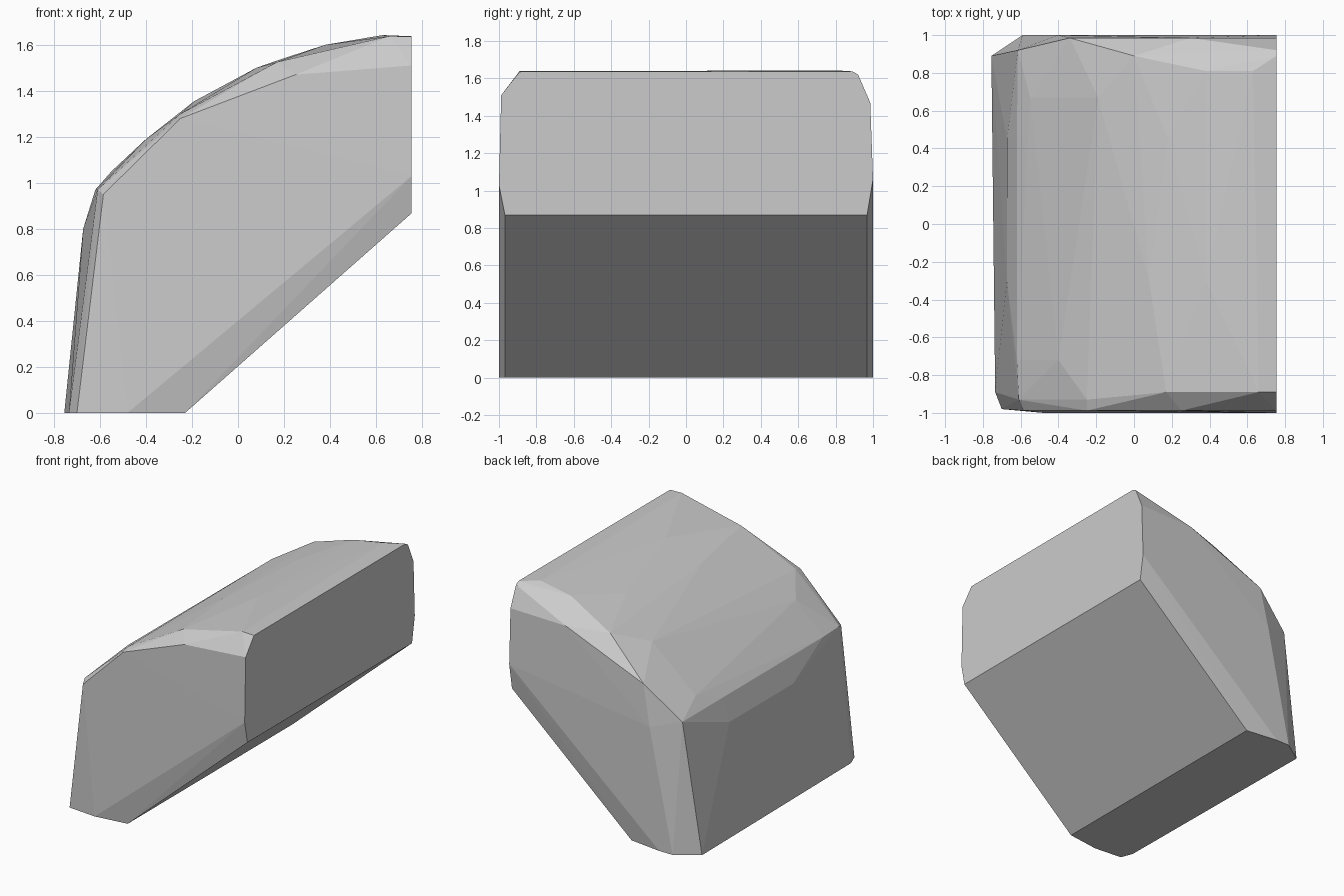
import bpy, bmesh

if "Cube" in bpy.data.objects:
    bpy.data.objects.remove(bpy.data.objects["Cube"])

# Faceted wedge block: a convex solid spanned by cross-section stations along y
grey = bpy.data.materials.new("plain_grey")
grey.diffuse_color = (0.6, 0.6, 0.6, 1)
grey.use_nodes = True
grey.node_tree.nodes["Principled BSDF"].inputs["Base Color"].default_value = grey.diffuse_color

bm = bmesh.new()


def station(y, points):
    """Add one row of profile points (x, z) at depth y."""
    for x, z in points:
        bm.verts.new((x, y, z))


# front side wall and its chamfer
station(-1.0, [(-0.48, 0), (0.755, 1.03)])
station(-0.988, [(-0.585, 0.95), (-0.25, 1.28), (0.25, 1.47), (0.755, 1.51)])
station(-0.98, [(-0.70, 0)])
station(-0.93, [(-0.61, 0.97), (-0.25, 1.3)])
station(-0.89, [(-0.735, 0), (0.17, 1.525), (0.66, 1.638), (0.755, 1.635)])
# curved crown
station(-0.72, [(-0.62, 0.97), (-0.40, 1.19)])
station(-0.3, [(-0.673, 0.8), (0.08, 1.5), (0.38, 1.6)])
station(0.45, [(-0.672, 0.8), (-0.62, 0.97), (0.18, 1.535)])
station(0.67, [(-0.55, 1.05), (-0.19, 1.355)])
station(0.81, [(0.38, 1.597), (0.63, 1.642)])
# back side wall and its chamfer
station(0.89, [(-0.755, 0), (0.0, 1.45), (0.755, 1.637)])
station(0.92, [(-0.615, 0.965), (0.755, 1.62)])
station(0.985, [(-0.34, 1.2), (0.3, 1.46), (0.755, 1.47)])
station(1.0, [(-0.59, 0), (-0.48, 0), (-0.4, 0.9), (0.755, 1.06)])
# sloped underside
for side in (-1, 1):
    station(0.968 * side, [(-0.23, 0), (0.755, 0.868)])

hull = bmesh.ops.convex_hull(bm, input=bm.verts)
loose = {g for g in hull["geom_interior"] + hull["geom_unused"]
         if isinstance(g, bmesh.types.BMVert)}
bmesh.ops.delete(bm, geom=list(loose), context='VERTS')
bmesh.ops.dissolve_limit(bm, angle_limit=0.01, verts=bm.verts, edges=bm.edges)
bmesh.ops.recalc_face_normals(bm, faces=bm.faces)

mesh = bpy.data.meshes.new("wedge_block")
bm.to_mesh(mesh)
bm.free()
mesh.materials.append(grey)
block = bpy.data.objects.new("wedge_block", mesh)
bpy.context.collection.objects.link(block)
